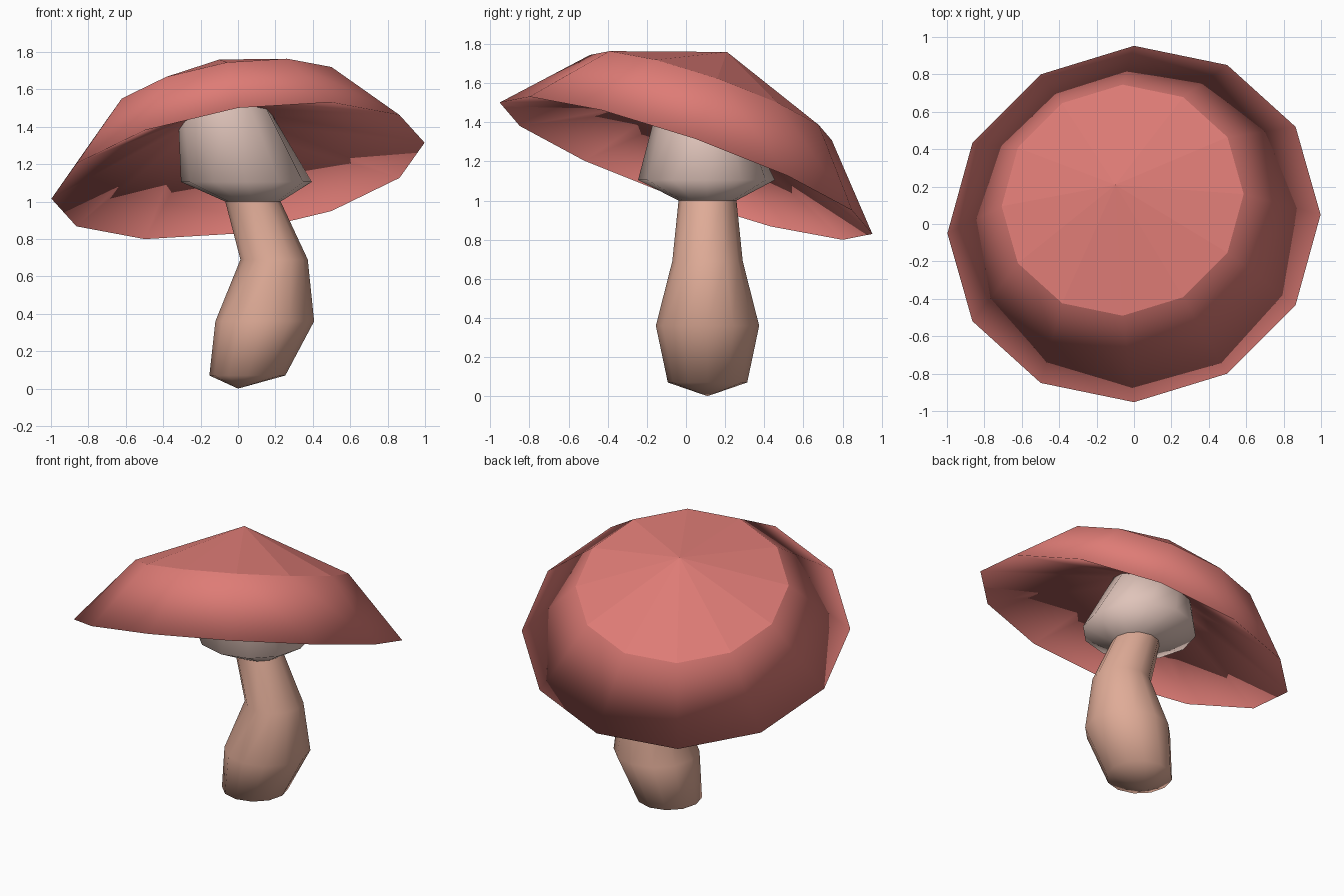
import bpy, bmesh, math
from mathutils import Vector

if "Cube" in bpy.data.objects:
    bpy.data.objects.remove(bpy.data.objects["Cube"])

SIDES = 12
LEVEL = (Vector((1, 0, 0)), Vector((0, 1, 0)))
# Axes of the tilted cap plane
TILT = (Vector((1, 0.05, 0.15)).normalized(), Vector((0, 0.95, -0.335)).normalized())


def loft(name, rings, color, flat_spans=()):
    """Skin rings of (centre, radius, axes); radius 0 is a pole."""
    bm = bmesh.new()
    loops = []
    for c, r, (u, v) in rings:
        c = Vector(c)
        if r == 0:
            loops.append([bm.verts.new(c)])
            continue
        loops.append([bm.verts.new(c + r * (math.cos(a) * u + math.sin(a) * v))
                      for a in (2 * math.pi * i / SIDES for i in range(SIDES))])
    for k, (a, b) in enumerate(zip(loops, loops[1:])):
        for i in range(SIDES):
            j = (i + 1) % SIDES
            if len(a) == 1:
                f = bm.faces.new((a[0], b[j], b[i]))
            elif len(b) == 1:
                f = bm.faces.new((a[i], a[j], b[0]))
            else:
                f = bm.faces.new((a[i], a[j], b[j], b[i]))
            f.smooth = k not in flat_spans
    bmesh.ops.recalc_face_normals(bm, faces=bm.faces)
    me = bpy.data.meshes.new(name)
    bm.to_mesh(me)
    bm.free()
    ob = bpy.data.objects.new(name, me)
    bpy.context.collection.objects.link(ob)
    mat = bpy.data.materials.new(name + "_color")
    mat.diffuse_color = (*color, 1)
    mat.use_nodes = True
    mat.node_tree.nodes["Principled BSDF"].inputs["Base Color"].default_value = mat.diffuse_color
    me.materials.append(mat)
    return ob


# Tilted cap: faceted crown, sloping band, shallow cone underneath up to the bulb
n = TILT[0].cross(TILT[1]).normalized()
base = Vector((0, 0, 1.165))
neck = (Vector((-0.065, 0.1, 1.42)), 0.255, TILT)
cap = [(base + n * h, r, TILT) for r, h in [(0, 0.638), (0.655, 0.388), (1.01, 0)]]
loft("cap", cap + [neck], (0.73, 0.2, 0.18), flat_spans=(0,))

# Bent stem
loft("stem", [((0.0, 0.11, 0.0), 0, LEVEL), ((0.05, 0.11, 0.07), 0.203, LEVEL),
              ((0.143, 0.11, 0.36), 0.264, LEVEL), ((0.193, 0.11, 0.69), 0.18, LEVEL),
              ((0.08, 0.11, 1.0), 0.148, LEVEL)],
     (0.74, 0.41, 0.31))

# Pale bulb joining stem and cap
loft("bulb", [((0.08, 0.11, 1.0), 0.148, LEVEL), ((0.045, 0.105, 1.105), 0.35, LEVEL), neck],
     (0.74, 0.55, 0.49))
